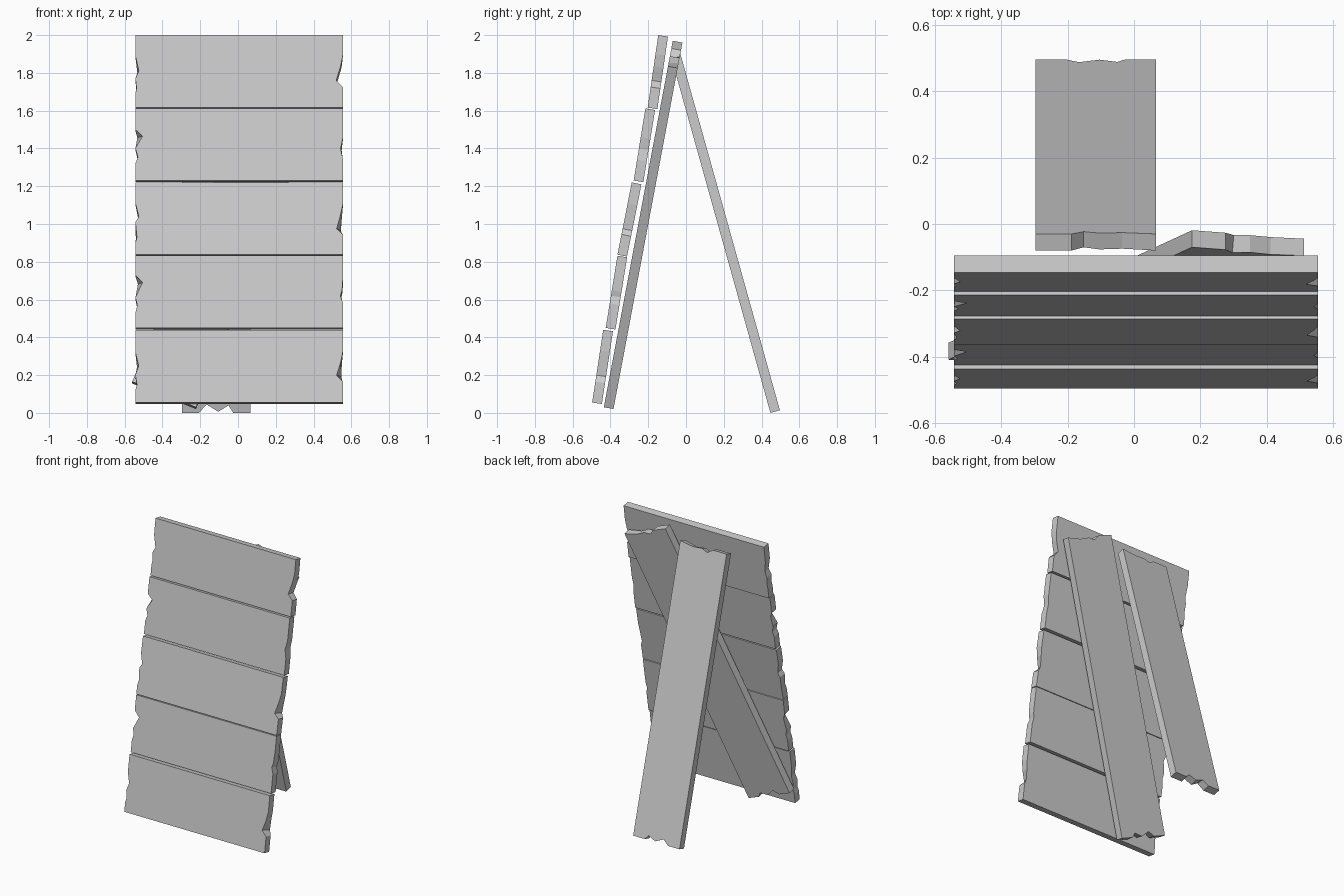
import bpy, bmesh, math, random

if "Cube" in bpy.data.objects:
    bpy.data.objects.remove(bpy.data.objects["Cube"])

random.seed(4)
T = 0.052  # board thickness


def board(name, front, back, z0, y0, z1, y1):
    """Slab from front/back (x, z) outlines lying on a sloped plane through (y0, z0)-(y1, z1)."""
    slope = (y1 - y0) / (z1 - z0)
    a = math.atan(slope)
    dy, dz = T * math.cos(a), -T * math.sin(a)
    bm = bmesh.new()
    f = [bm.verts.new((x, y0 + (z - z0) * slope, z)) for x, z in front]
    b = [bm.verts.new((x, y0 + (z - z0) * slope + dy, z + dz)) for x, z in back]
    bm.faces.new(f)
    bm.faces.new(b[::-1])
    for i in range(len(f)):
        j = (i + 1) % len(f)
        bm.faces.new((f[j], f[i], b[i], b[j]))
    bmesh.ops.recalc_face_normals(bm, faces=bm.faces)
    me = bpy.data.meshes.new(name)
    bm.to_mesh(me)
    bm.free()
    ob = bpy.data.objects.new(name, me)
    bpy.context.collection.objects.link(ob)
    return ob


# Sign face: five planks with splintered ends
# (z bottom, y bottom, z top, y top, left notches, right notches), notch = (z, depth)
planks = [
    (0.055, -0.497, 0.440, -0.438,
     [(0.32, 0), (0.25, .017), (0.20, 0), (0.15, .008), (0.12, 0)],
     [(0.33, 0), (0.27, .012), (0.20, .034), (0.165, 0)]),
    (0.450, -0.425, 0.832, -0.363,
     [(0.73, 0), (0.69, .038), (0.61, 0), (0.57, .01), (0.53, 0)],
     [(0.72, 0), (0.65, .005), (0.62, .014), (0.58, 0)]),
    (0.838, -0.363, 1.220, -0.287,
     [(1.11, 0), (1.04, .018), (1.01, 0), (0.93, .008), (0.90, 0)],
     [(1.11, 0), (1.05, .013), (0.975, .034), (0.945, 0)]),
    (1.230, -0.277, 1.612, -0.215,
     [(1.50, 0), (1.465, .038), (1.40, 0), (1.355, .013), (1.32, 0)],
     [(1.46, 0), (1.40, .013), (1.34, 0)]),
    (1.616, -0.203, 2.000, -0.147,
     [(1.89, 0), (1.81, .018), (1.77, 0), (1.72, .006), (1.69, 0)],
     [(1.90, 0), (1.835, .013), (1.76, .036), (1.725, 0)]),
]
XL, XR = -0.543, 0.556
for n, (z0, y0, z1, y1, left, right) in enumerate(planks, 1):
    def outline(k):
        pts = [(XL, z0), (XR, z0)]
        pts += [(XR - d * k(), z) for z, d in reversed(right)]
        pts += [(XR, z1), (XL, z1)]
        pts += [(XL + d * k(), z) for z, d in left]
        return pts
    board(f"face_plank_{n}", outline(lambda: 1),
          outline(lambda: random.uniform(0.2, 0.9)), z0, y0, z1, y1)


def post(name, bl, br, tr, tl, low, high, z0, y0, z1, y1):
    """Long board between four (x, z) corners; low/high = (fraction across, depth) of end notches."""
    ux, uz = (tl[0] - bl[0]), (tl[1] - bl[1])
    ln = math.hypot(ux, uz)
    ux, uz = ux / ln, uz / ln

    def outline(k):
        pts = [bl]
        for t, d in low:
            pts.append((bl[0] + (br[0] - bl[0]) * t + ux * d * k,
                        bl[1] + (br[1] - bl[1]) * t + uz * d * k))
        pts += [br, tr]
        for t, d in reversed(high):
            pts.append((tl[0] + (tr[0] - tl[0]) * t - ux * d * k,
                        tl[1] + (tr[1] - tl[1]) * t - uz * d * k))
        return pts + [tl]
    board(name, outline(1), outline(0.7), z0, y0, z1, y1)


low = [(.25, 0), (.36, .045), (.53, .006), (.68, .04), (.75, 0)]
high = [(.3, 0), (.4, .035), (.53, .012), (.72, .02)]

# Diagonal brace behind the planks
post("diagonal_brace", (-0.56, 0.165), (-0.222, 0.03), (0.513, 1.835), (0.175, 1.97),
     low, high, 0.03, -0.435, 1.97, -0.07)

# Rear prop leg
post("rear_leg", (-0.297, 0), (0.066, 0), (0.066, 1.888), (-0.297, 1.888),
     low, high, 0.0, 0.447, 1.888, -0.08)
